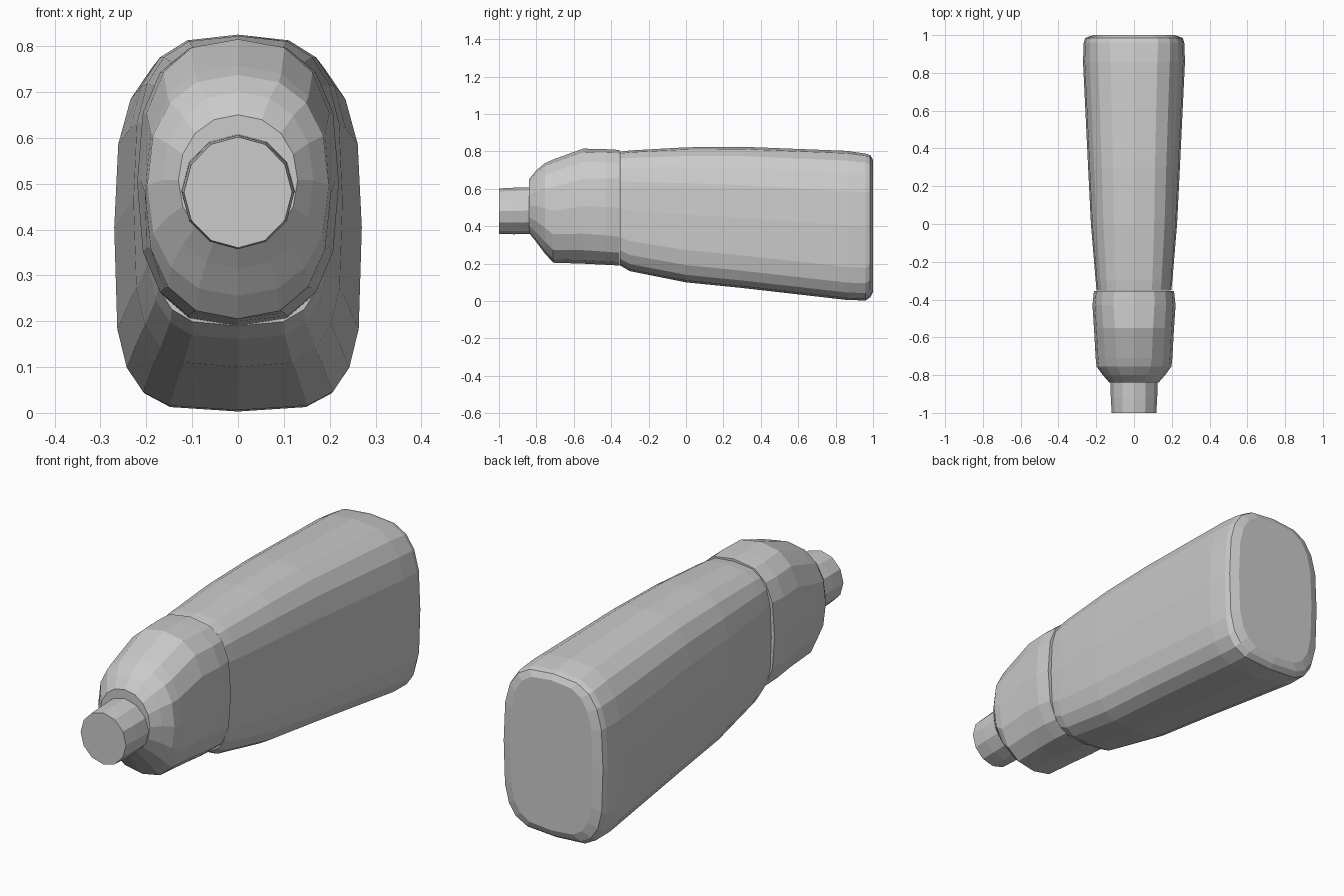
import bpy, bmesh
from math import cos, sin, pi


def spow(v, e):
    return (abs(v) ** e) * (1 if v >= 0 else -1)


def loft(name, sections, sides):
    """Closed skin through (y, half_width, z_low, z_high, power_low, power_high) rings."""
    bm = bmesh.new()
    rings = []
    for y, hw, lo, hi, p_lo, p_hi in sections:
        mid, hz = (lo + hi) / 2, (hi - lo) / 2
        ring = []
        for i in range(sides):
            a = 2 * pi * i / sides
            e = 2 / (p_hi if sin(a) >= 0 else p_lo)
            ring.append(bm.verts.new((hw * spow(cos(a), e), y, mid + hz * spow(sin(a), e))))
        rings.append(ring)
    for r, s in zip(rings, rings[1:]):
        for i in range(sides):
            j = (i + 1) % sides
            bm.faces.new((r[i], r[j], s[j], s[i]))
    bm.faces.new(rings[0])
    bm.faces.new(rings[-1])
    bmesh.ops.recalc_face_normals(bm, faces=bm.faces)
    mesh = bpy.data.meshes.new(name)
    bm.to_mesh(mesh)
    bm.free()
    obj = bpy.data.objects.new(name, mesh)
    bpy.context.collection.objects.link(obj)
    return obj


# Tapering boxy body, widening and deepening to the back
loft("body", [
    (-0.352, 0.197, 0.190, 0.798, 3.4, 3.2),
    (-0.30, 0.203, 0.160, 0.805, 3.4, 3.2),
    (0.00, 0.228, 0.100, 0.822, 3.6, 3.1),
    (0.30, 0.243, 0.070, 0.825, 3.8, 3.0),
    (0.86, 0.270, 0.006, 0.803, 4.0, 3.0),
    (0.96, 0.266, 0.003, 0.788, 4.0, 3.2),
    (0.985, 0.258, 0.020, 0.780, 3.8, 3.2),
    (1.00, 0.215, 0.050, 0.755, 3.6, 3.2),
], 20)

# Rounded shoulder collar
loft("shoulder", [
    (-0.84, 0.130, 0.365, 0.650, 2.1, 2.1),
    (-0.80, 0.165, 0.315, 0.700, 2.2, 2.2),
    (-0.755, 0.198, 0.255, 0.737, 2.3, 2.4),
    (-0.71, 0.203, 0.205, 0.757, 2.4, 2.5),
    (-0.55, 0.212, 0.200, 0.815, 2.6, 2.6),
    (-0.43, 0.220, 0.194, 0.812, 2.7, 2.7),
    (-0.355, 0.212, 0.190, 0.808, 2.8, 2.8),
], 16)

# Short round nozzle
loft("nozzle", [
    (-1.00, 0.118, 0.360, 0.602, 2, 2),
    (-0.92, 0.123, 0.357, 0.606, 2, 2),
    (-0.83, 0.124, 0.360, 0.608, 2, 2),
], 12)
